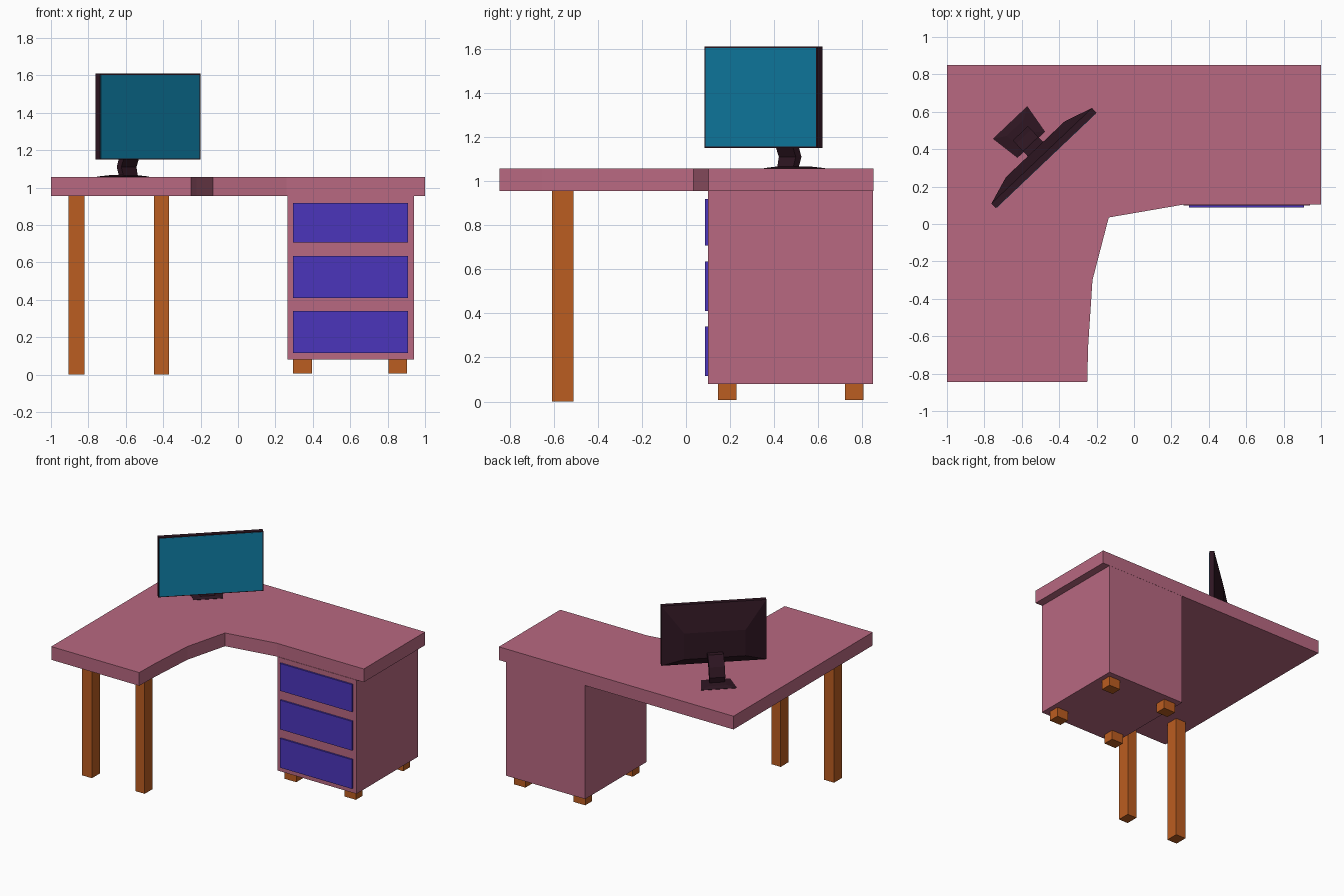
import bpy
from math import radians
from mathutils import Matrix

if "Cube" in bpy.data.objects:
    bpy.data.objects.remove(bpy.data.objects["Cube"])


def material(name, rgb):
    m = bpy.data.materials.new(name)
    m.diffuse_color = (*rgb, 1)
    m.use_nodes = True
    m.node_tree.nodes["Principled BSDF"].inputs["Base Color"].default_value = m.diffuse_color
    return m


PINK = material("pink_paint", (0.48, 0.14, 0.22))
BLUE = material("blue_drawer", (0.07, 0.035, 0.50))
WOOD = material("orange_wood", (0.50, 0.11, 0.015))
DARK = material("dark_plastic", (0.028, 0.008, 0.016))
TEAL = material("teal_screen", (0.005, 0.22, 0.40))

# monitor frame: local x along the screen, local y towards its back
MONITOR = Matrix.Translation((-0.47, 0.34, 0)) @ Matrix.Rotation(radians(43.5), 4, 'Z')


def loft(name, rings, mat, matrix=Matrix()):
    """Closed solid skinned through rings that share one point count."""
    n = len(rings[0])
    verts = [matrix @ Matrix.Translation(p).to_translation() for r in rings for p in r]
    faces = [tuple(range(n))[::-1], tuple(range(len(verts) - n, len(verts)))]
    for k in range(len(rings) - 1):
        for i in range(n):
            j = (i + 1) % n
            faces.append((k * n + i, k * n + j, (k + 1) * n + j, (k + 1) * n + i))
    mesh = bpy.data.meshes.new(name)
    mesh.from_pydata(verts, [], faces)
    mesh.materials.append(mat)
    obj = bpy.data.objects.new(name, mesh)
    bpy.context.collection.objects.link(obj)
    return obj


def rect(x0, x1, y0, y1, z):
    return [(x0, y0, z), (x1, y0, z), (x1, y1, z), (x0, y1, z)]


def box(name, x, y, z, mat, matrix=Matrix()):
    return loft(name, [rect(*x, *y, h) for h in z], mat, matrix)


def upright(hw, y, z0, z1):
    """Rectangle facing the local y axis."""
    return [(hw, y, z0), (-hw, y, z0), (-hw, y, z1), (hw, y, z1)]


# L-shaped desktop
outline = [(-1, 0.85), (-1, -0.845), (-0.25, -0.845), (-0.245, -0.65), (-0.222, -0.30),
           (-0.135, 0.035), (0.26, 0.103), (1, 0.103), (1, 0.85)]
loft("desktop", [[(x, y, z) for x, y in outline] for z in (0.955, 1.057)], PINK)

# legs under the left wing
for side, x in (("left", (-0.905, -0.82)), ("right", (-0.45, -0.37))):
    box(f"{side}_leg", x, (-0.607, -0.51), (0, 0.956), WOOD)

# drawer cabinet
box("cabinet", (0.265, 0.94), (0.10, 0.849), (0.08, 0.956), PINK)
for name, z in (("bottom", (0.115, 0.34)), ("middle", (0.41, 0.635)), ("top", (0.707, 0.918))):
    box(f"{name}_drawer", (0.295, 0.91), (0.087, 0.11), z, BLUE)
for row, y in (("front", (0.145, 0.228)), ("back", (0.722, 0.805))):
    for side, x in (("left", (0.295, 0.395)), ("right", (0.805, 0.903))):
        box(f"{row}_{side}_cabinet_foot", x, y, (0.007, 0.082), WOOD)

# monitor casing with tapered back
loft("monitor_casing", [upright(0.371, 0, 1.15, 1.61), upright(0.371, 0.034, 1.15, 1.61),
                        upright(0.217, 0.083, 1.21, 1.41)], DARK, MONITOR)
box("screen", (-0.364, 0.364), (-0.002, 0.004), (1.156, 1.603), TEAL, MONITOR)

# bent monitor neck
neck = [(0.052, 0.150, 0.185, 1.058), (0.056, 0.165, 0.200, 1.11),
        (0.056, 0.135, 0.175, 1.18), (0.056, 0.075, 0.12, 1.25)]
loft("monitor_neck", [rect(-w, w, y0, y1, z) for w, y0, y1, z in neck], DARK, MONITOR)

# monitor base, a thin trapezoid
loft("monitor_base", [[(-0.102 * s, 0.2 - 0.085 * s, z), (0.102 * s, 0.2 - 0.085 * s, z),
                       (0.127 * s, 0.2 + 0.08 * s, z), (-0.127 * s, 0.2 + 0.08 * s, z)]
                      for s, z in ((1, 1.055), (1, 1.059), (0.5, 1.067))], DARK, MONITOR)
